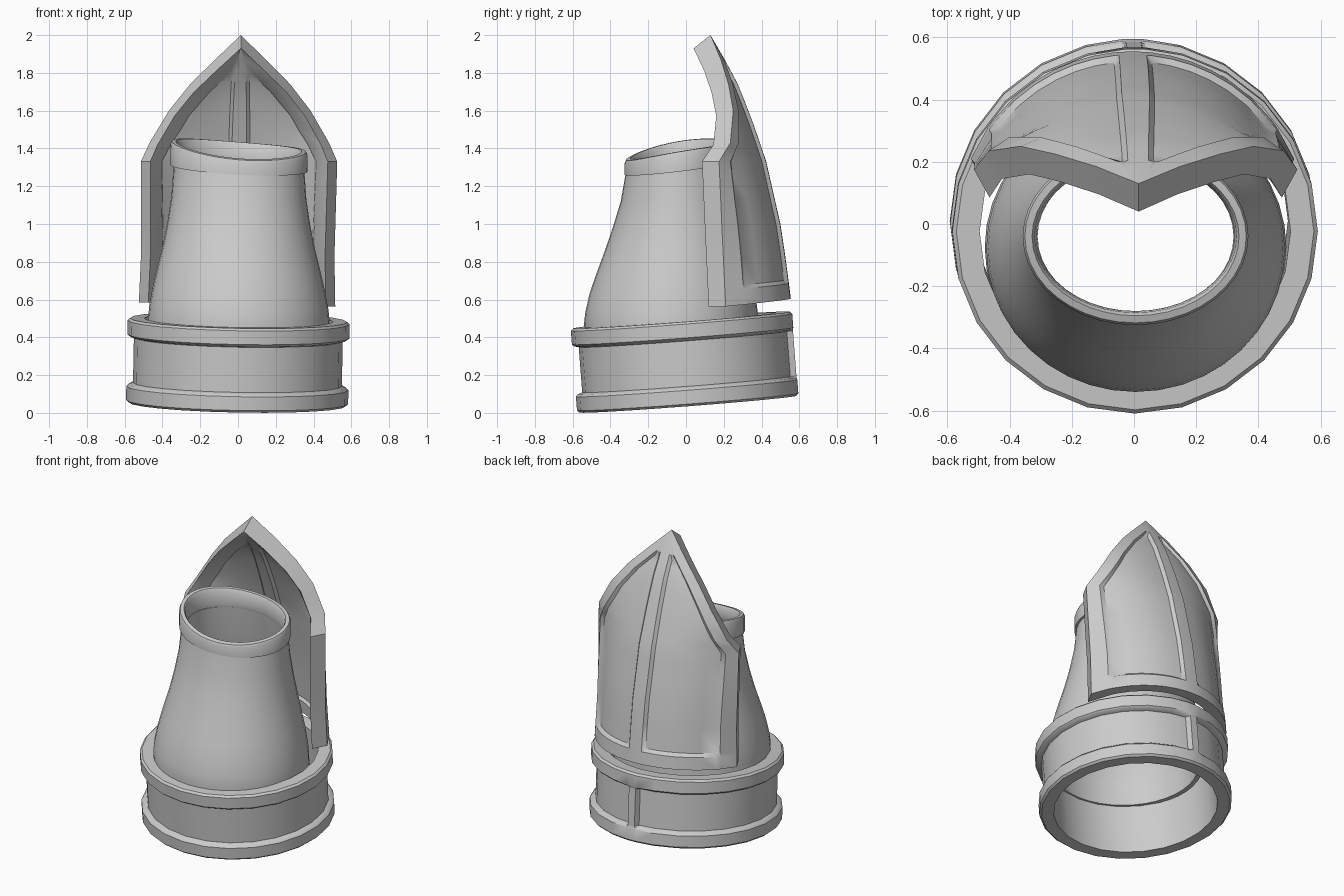
import bpy, bmesh, math
from mathutils import Euler

if "Cube" in bpy.data.objects:
    bpy.data.objects.remove(bpy.data.objects["Cube"])


def interp(table, z):
    for (a, p), (b, q) in zip(table, table[1:]):
        if z <= b:
            return p + (q - p) * max(0.0, (z - a) / (b - a))
    return table[-1][1]


def finish(name, bm, angle):
    bmesh.ops.remove_doubles(bm, verts=bm.verts, dist=0.0005)
    bmesh.ops.recalc_face_normals(bm, faces=bm.faces)
    mesh = bpy.data.meshes.new(name)
    bm.to_mesh(mesh)
    bm.free()
    ob = bpy.data.objects.new(name, mesh)
    bpy.context.collection.objects.link(ob)
    bpy.ops.object.select_all(action='DESELECT')
    ob.select_set(True)
    bpy.context.view_layer.objects.active = ob
    bpy.ops.object.shade_smooth_by_angle(angle=math.radians(angle))
    return ob


def loft(name, rings, angle):
    """Join closed rings of points, the last ring back to the first."""
    bm = bmesh.new()
    rows = [[bm.verts.new(p) for p in r] for r in rings]
    n = len(rows[0])
    for a, b in zip(rows, rows[1:] + rows[:1]):
        for i in range(n):
            j = (i + 1) % n
            bm.faces.new((a[i], a[j], b[j], b[i]))
    return finish(name, bm, angle)


# Base band: two raised rims, a recessed middle and one upright strip at the back
degs = [86.2, 87.6, 92.4, 93.8] + [90 + 15 * k for k in range(1, 24)]
profile = [(.50, 0), (.575, 0), (.588, .012), (.588, .085), (.578, .097),
           (.553, .105), (.553, .345), (.578, .352), (.588, .362),
           (.588, .435), (.575, .447), (.50, .447)]
band_rings = []
for r, z in profile:
    ring = []
    for d in degs:
        rr = .585 if abs(d - 90) < 3 and .09 < z < .355 else r
        a = math.radians(d)
        ring.append((rr * math.cos(a), rr * math.sin(a), z))
    band_rings.append(ring)
band = loft("base_band", band_rings, 35)
band.rotation_euler = Euler((math.radians(4.4), math.radians(1.1), 0))
band.location = (-.005, .01, .046)


# Sleeve and collar: stacked ellipses, (z, y front, y back, x radius)
def oval(z, yf, yb, rx, sy=.06, sx=-.03, bend=0, inset=0, n=40):
    cy, ry = (yf + yb) / 2, (yb - yf) / 2 - inset
    pts = []
    for i in range(n):
        a = 2 * math.pi * i / n
        x, dy = (rx - inset) * math.cos(a), ry * math.sin(a)
        pts.append((x + .005, cy + dy, z + sy * dy + sx * x - bend * dy * dy))
    return pts


sections = [(.36, -.53, .38, .485), (.5, -.54, .38, .48), (.56, -.533, .373, .474),
            (.66, -.51, .36, .455), (.76, -.475, .34, .432), (.88, -.43, .317, .402),
            (1.0, -.388, .29, .378), (1.14, -.345, .26, .357), (1.31, -.315, .235, .345)]
outer = [oval(*s) for s in sections]
inner = [oval(*s, inset=.03) for s in reversed(sections)]
loft("sleeve", outer + inner, 40)

low = dict(sy=.12, sx=-.05)
top = dict(sy=.17, sx=-.08, bend=.3)
loft("sleeve_collar", [
    oval(1.295, -.315, .235, .35, **low), oval(1.295, -.325, .245, .362, **low),
    oval(1.395, -.325, .245, .363, **top), oval(1.41, -.318, .238, .356, **top),
    oval(1.41, -.295, .215, .333, **top), oval(1.395, -.285, .205, .325, **top),
    oval(1.31, -.28, .20, .318, **low), oval(1.29, -.285, .205, .322, **low)], 40)

# Pointed back plate: a curved grid with a frame, a centre rib and two sunk panels
half_width = [(.6, .52), (.85, .512), (1.33, .52), (1.43, .475), (1.6, .375),
              (1.74, .265), (1.87, .135), (2.0, 0)]
centre_y = [(.6, .555), (.8, .53), (1.0, .50), (1.33, .425), (1.55, .35),
            (1.74, .275), (1.87, .205), (2.0, .13)]
edge_y = [(.6, .21), (1.0, .19), (1.33, .175), (1.43, .235), (1.6, .25),
          (1.74, .225), (1.87, .185), (2.0, .13)]
heights = [.6, .682, .70, .85, 1.0, 1.15, 1.25, 1.33, 1.38, 1.43, 1.52,
           1.6, 1.67, 1.74, 1.8, 1.835, 1.87, 1.93, 2.0]


def plate_row(z):
    w, c, e = (interp(t, z) for t in (half_width, centre_y, edge_y))
    up = max(0, (z - 1.33) / .67)
    rib = min(.045 - .015 * up, w * .4)
    frame = max(rib, w - .055 - .015 * min(1, up * 5))
    gap = frame - rib
    step = min(.018, gap * .3)
    a, b = rib + step, frame - step
    half = [(rib, 0), (a, 1)] + [(a + (b - a) * k / 6, 1) for k in range(1, 6)]
    half += [(b, 1), (frame, 0), (w, 0)]
    cols = [(-x, s) for x, s in reversed(half)] + [(0, 0)] + half
    d = max(c - e, 1e-4)
    R = (d * d + w * w) / (2 * d)
    front, back = [], []
    for i, (x, s) in enumerate(cols):
        h = math.sqrt(max(R * R - x * x, 0))
        nx, ny = x / R, h / R
        y = c - R + h
        shift = .02 * (z - .6) / 1.4 - .005
        tilt = (.09 * (y - .5) - .02 * x) * max(0, 1 - (z - .6) / .73)
        sunk = .02 if s and .69 < z < 1.85 and gap > .02 else 0
        front.append((x - nx * sunk + shift, y - ny * sunk, z + tilt))
        if i in (0, len(cols) - 1):      # slanted rim face along the free edge
            bx = math.copysign(max(0, w - .05 * (1 - up)), x)
            by = y - .09
        else:
            t = .072 - sunk * .75
            bx, by = x - nx * t, y - ny * t
        back.append((bx + shift, by, z + tilt - .07 * up))
    return front, back


bm = bmesh.new()
rows = [plate_row(z) for z in heights]
F = [[bm.verts.new(p) for p in r[0]] for r in rows]
B = [[bm.verts.new(p) for p in r[1]] for r in rows]
m, n = len(F), len(F[0])
for j in range(m - 1):
    for i in range(n - 1):
        bm.faces.new((F[j][i], F[j][i + 1], F[j + 1][i + 1], F[j + 1][i]))
        bm.faces.new((B[j][i + 1], B[j][i], B[j + 1][i], B[j + 1][i + 1]))
    for i in (0, n - 1):
        bm.faces.new((F[j][i], F[j + 1][i], B[j + 1][i], B[j][i]))
for i in range(n - 1):
    for j in (0, m - 1):
        bm.faces.new((F[j][i], F[j][i + 1], B[j][i + 1], B[j][i]))
finish("pointed_back_plate", bm, 32)
